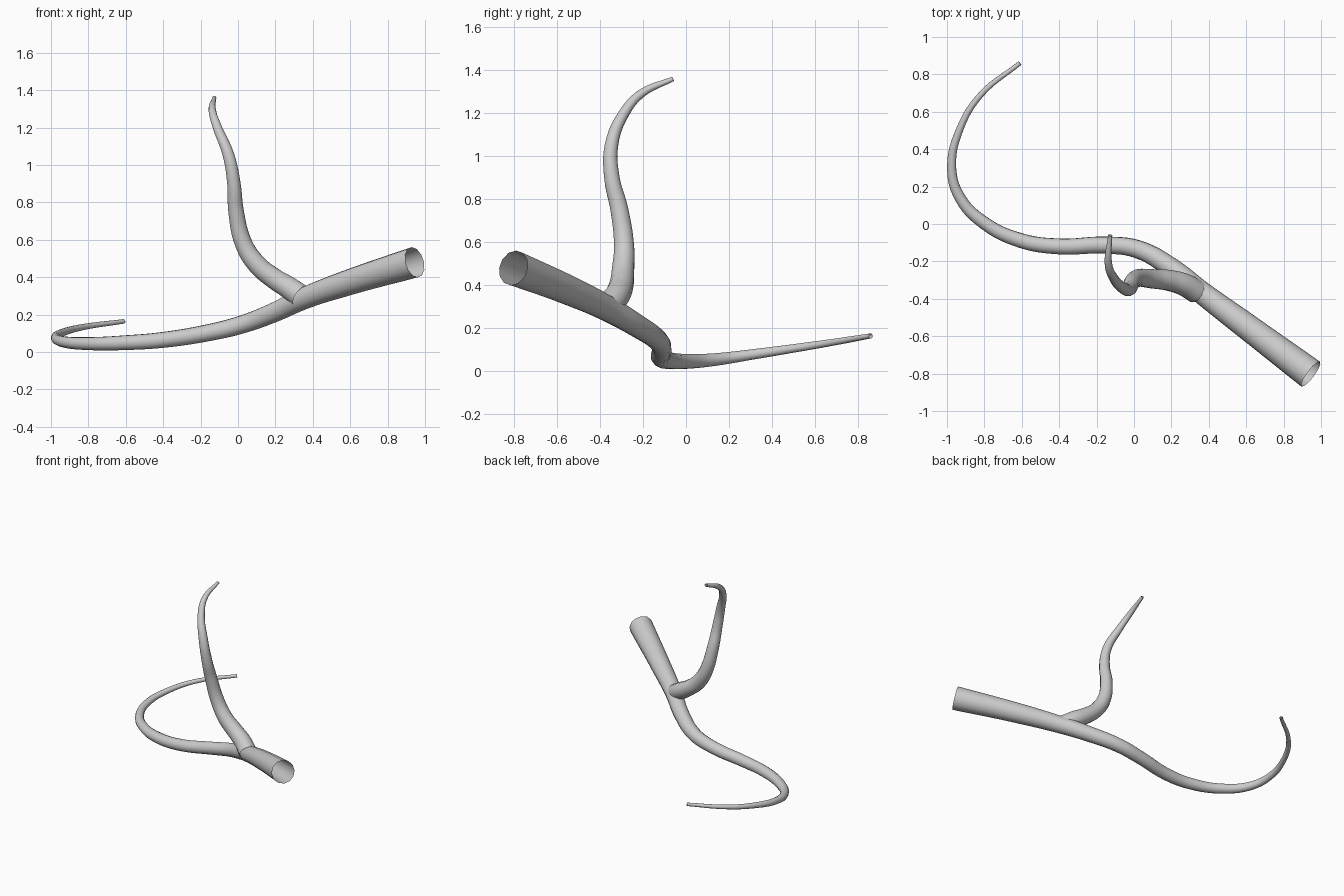
import bpy


def tapered_tube(name, points):
    """Open-ended round tube through (x, y, z, radius) points."""
    curve = bpy.data.curves.new(name + "_path", 'CURVE')
    curve.dimensions = '3D'
    curve.fill_mode = 'FULL'
    curve.bevel_depth = 1.0
    curve.bevel_resolution = 4
    curve.resolution_u = 6
    curve.use_fill_caps = False
    spline = curve.splines.new('BEZIER')
    spline.radius_interpolation = 'LINEAR'
    spline.bezier_points.add(len(points) - 1)
    for bp, (x, y, z, r) in zip(spline.bezier_points, points):
        bp.co = (x, y, z)
        bp.radius = r
        bp.handle_left_type = bp.handle_right_type = 'AUTO'
    obj = bpy.data.objects.new(name, curve)
    bpy.context.collection.objects.link(obj)
    bpy.ops.object.select_all(action='DESELECT')
    obj.select_set(True)
    bpy.context.view_layer.objects.active = obj
    bpy.ops.object.convert(target='MESH')
    bpy.ops.object.shade_smooth()
    return bpy.context.object


# Long main stem, curling round at its thin end
tapered_tube("main_branch", [
    (0.945, -0.803, 0.48, 0.083),
    (0.60, -0.545, 0.375, 0.070),
    (0.36, -0.365, 0.29, 0.060),
    (0.20, -0.235, 0.215, 0.054),
    (0.02, -0.135, 0.147, 0.049),
    (-0.15, -0.113, 0.105, 0.046),
    (-0.40, -0.12, 0.065, 0.043),
    (-0.60, -0.09, 0.050, 0.040),
    (-0.80, 0.005, 0.045, 0.035),
    (-0.93, 0.14, 0.054, 0.030),
    (-0.975, 0.30, 0.076, 0.025),
    (-0.93, 0.51, 0.107, 0.020),
    (-0.82, 0.69, 0.135, 0.016),
    (-0.61, 0.86, 0.164, 0.012),
])

# Upright side shoot growing from the stem
tapered_tube("side_branch", [
    (0.335, -0.362, 0.30, 0.064),
    (0.27, -0.325, 0.345, 0.061),
    (0.19, -0.302, 0.395, 0.057),
    (0.10, -0.293, 0.47, 0.053),
    (0.03, -0.288, 0.58, 0.048),
    (-0.01, -0.31, 0.75, 0.043),
    (-0.022, -0.345, 0.90, 0.037),
    (-0.05, -0.347, 1.05, 0.032),
    (-0.11, -0.288, 1.20, 0.025),
    (-0.137, -0.21, 1.29, 0.020),
    (-0.127, -0.06, 1.36, 0.011),
])
